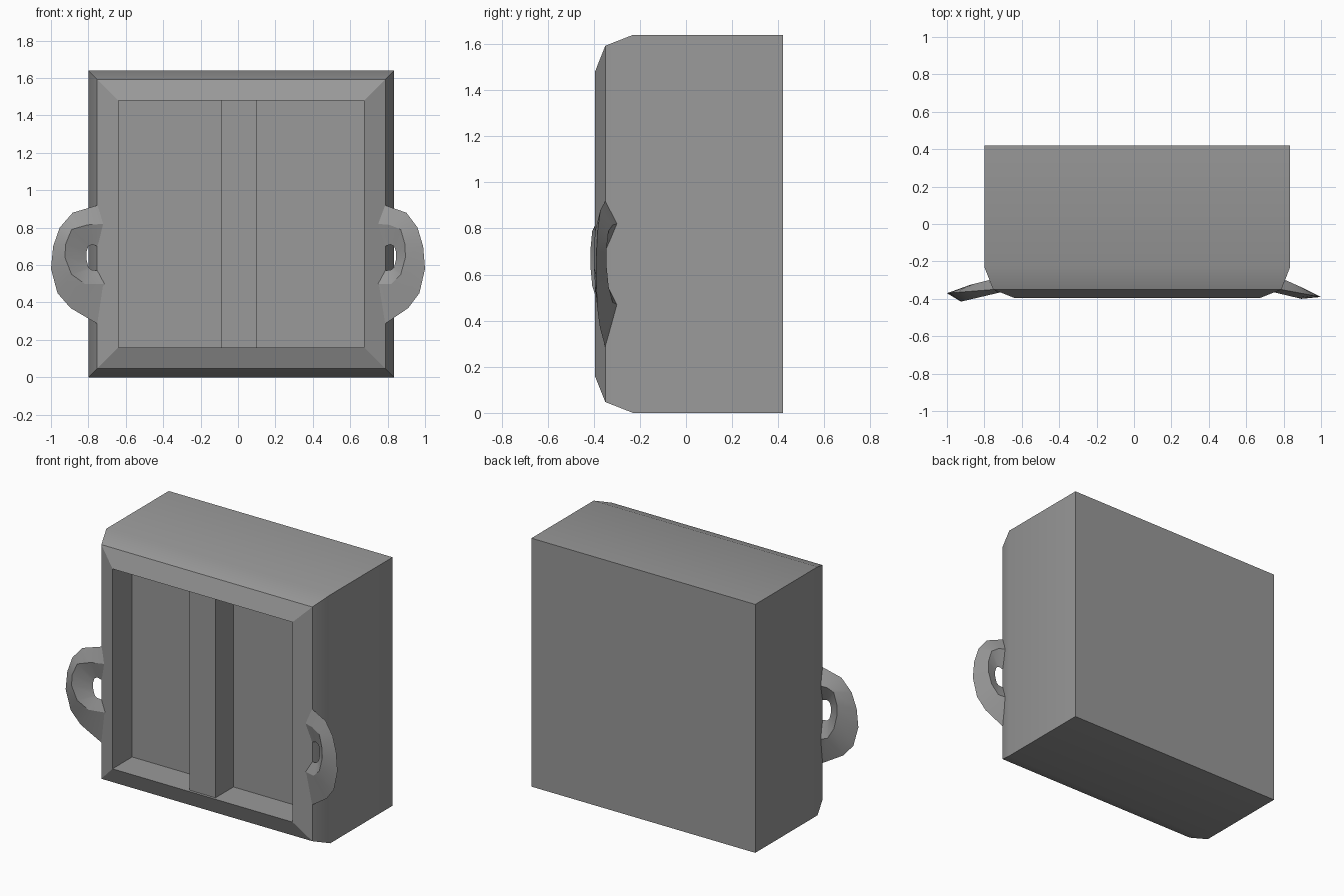
import bpy, bmesh, math

if "Cube" in bpy.data.objects:
    bpy.data.objects.remove(bpy.data.objects["Cube"])

# Dark grey paint shared by all parts
grey = bpy.data.materials.new("dark_grey")
grey.diffuse_color = (0.32, 0.32, 0.32, 1)
grey.use_nodes = True
grey.node_tree.nodes["Principled BSDF"].inputs["Base Color"].default_value = grey.diffuse_color


def loft(name, rings, smooth_angle=25):
    """Join a row of closed cross-sections with quads and cap both ends."""
    bm = bmesh.new()
    rows = [[bm.verts.new(p) for p in ring] for ring in rings]
    n = len(rows[0])
    for a, b in zip(rows, rows[1:]):
        for i in range(n):
            j = (i + 1) % n
            bm.faces.new((a[i], a[j], b[j], b[i]))
    bm.faces.new(rows[0])
    bm.faces.new(rows[-1])
    bmesh.ops.recalc_face_normals(bm, faces=bm.faces)
    mesh = bpy.data.meshes.new(name)
    bm.to_mesh(mesh)
    bm.free()
    mesh.materials.append(grey)
    mesh.shade_smooth()
    mesh.set_sharp_from_angle(angle=math.radians(smooth_angle))
    obj = bpy.data.objects.new(name, mesh)
    bpy.context.collection.objects.link(obj)
    return obj


def rect(x0, x1, z0, z1, y):
    return [(x0, y, z0), (x1, y, z0), (x1, y, z1), (x0, y, z1)]


XL, XR, H = -0.80, 0.835, 1.64
CX = (XL + XR) / 2

# Case: box with chamfered front rim and a deep square recess
steps = [(0, 0.42), (0, -0.23), (0.047, -0.35), (0.16, -0.395), (0.16, -0.19)]
loft("case", [rect(XL + d, XR - d, d, H - d, y) for d, y in steps])

# Upright divider inside the recess
loft("divider", [rect(-0.09, 0.10, 0.16, 1.48, y) for y in (-0.18, -0.378)])

# Handles: each edge of the diamond section is a curve (x list, z list, root y, tip y)
zs_mid = [0.82, 0.815, 0.79, 0.71, 0.64, 0.55, 0.50, 0.50]
outer = ([0.785, 0.90, 0.96, 0.99, 1.0, 0.97, 0.91, 0.785],
         [0.92, 0.88, 0.80, 0.70, 0.58, 0.45, 0.37, 0.285], -0.35, -0.39)
front = ([0.75, 0.81, 0.87, 0.893, 0.895, 0.87, 0.82, 0.735],
         zs_mid, -0.362, -0.40)
inner = ([0.785, 0.815, 0.835, 0.845, 0.845, 0.835, 0.82, 0.785],
         [0.70, 0.71, 0.70, 0.67, 0.63, 0.59, 0.575, 0.57], -0.35, -0.355)
back = ([0.81, 0.85, 0.89, 0.91, 0.91, 0.89, 0.85, 0.81],
        zs_mid[:6] + [0.48, 0.47], -0.30, -0.345)


def handle(name, side, shifts):
    """shifts: extra (outward, y) movement of each edge at the tip."""
    edges = []
    for (xs, zs, y0, y1), (dx, dy) in zip((outer, front, inner, back), shifts):
        lo, hi = min(xs), max(xs)
        pts = []
        for x, z in zip(xs, zs):
            t = (x - lo) / (hi - lo)
            px = x + dx * t
            if side < 0:
                px = 2 * CX - px
            pts.append((px, y0 + (y1 - y0 + dy) * t, z))
        edges.append(pts)
    loft(name, list(zip(*edges)))


handle("right_handle", 1, [(0, 0)] * 4)
# The left handle is twisted a little outward
handle("left_handle", -1, [(0.035, 0.02), (0.065, -0.015), (0, 0), (0, 0.02)])
